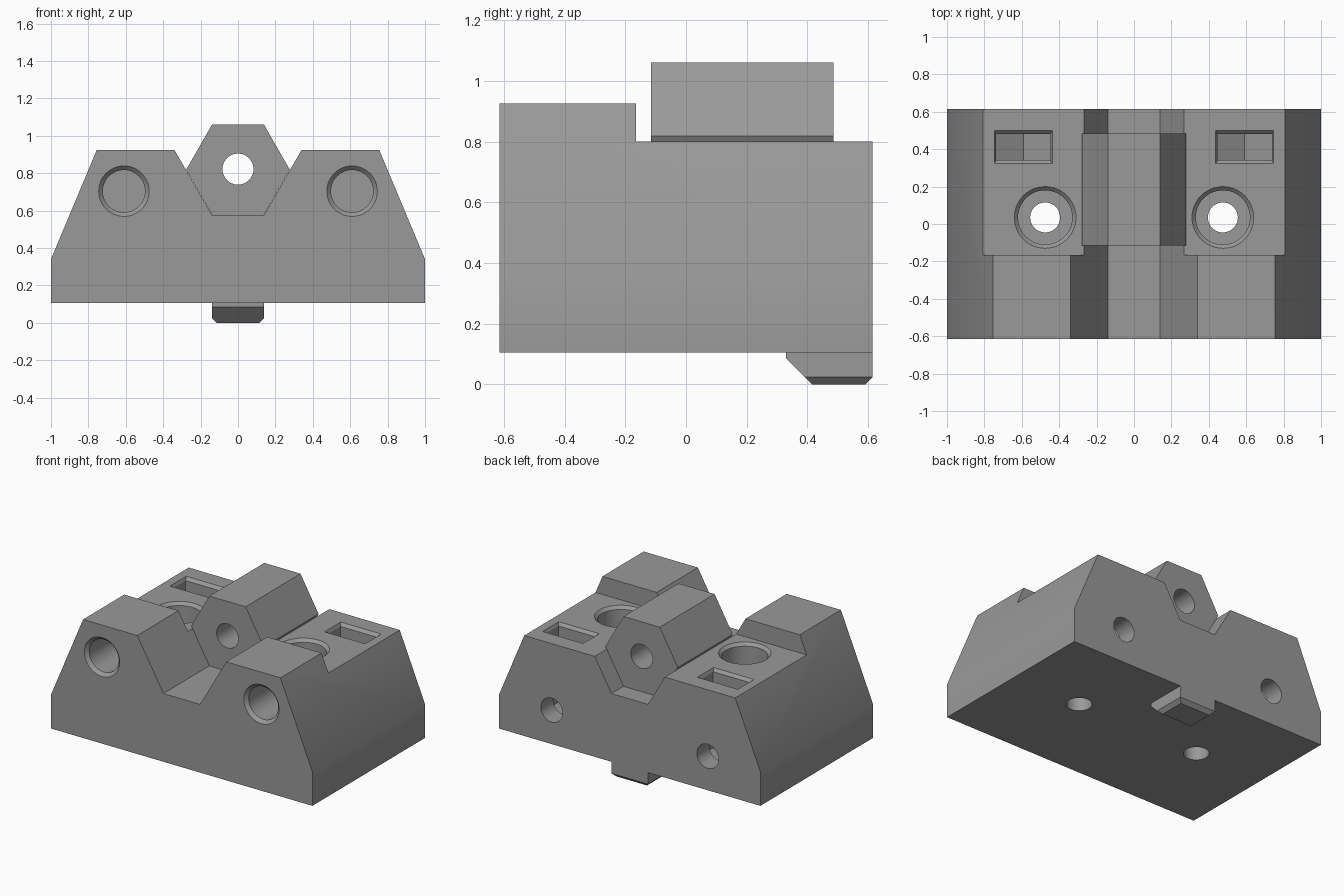
import bpy, bmesh, math

if "Cube" in bpy.data.objects:
    bpy.data.objects.remove(bpy.data.objects["Cube"])

grey = bpy.data.materials.new("grey plastic")
grey.diffuse_color = (0.32, 0.32, 0.32, 1)
grey.use_nodes = True
grey.node_tree.nodes["Principled BSDF"].inputs["Base Color"].default_value = grey.diffuse_color


def loft(name, rings):
    """Closed solid through rings that have equal point counts."""
    bm = bmesh.new()
    vs = [[bm.verts.new(p) for p in ring] for ring in rings]
    n = len(rings[0])
    for a, b in zip(vs, vs[1:]):
        for i in range(n):
            j = (i + 1) % n
            bm.faces.new((a[i], a[j], b[j], b[i]))
    bm.faces.new(vs[0])
    bm.faces.new(vs[-1])
    bmesh.ops.recalc_face_normals(bm, faces=bm.faces)
    me = bpy.data.meshes.new(name)
    bm.to_mesh(me)
    bm.free()
    ob = bpy.data.objects.new(name, me)
    bpy.context.collection.objects.link(ob)
    me.materials.append(grey)
    return ob


def prism(name, profile, y0, y1):
    """Extrude an x-z profile along y."""
    return loft(name, [[(x, y, z) for x, z in profile] for y in (y0, y1)])


def rect(cx, hx, y0, y1, z):
    return [(cx - hx, y0, z), (cx + hx, y0, z), (cx + hx, y1, z), (cx - hx, y1, z)]


def bore(name, a, b, steps, axis, seg=48):
    """Stepped round cutter: steps are (radius, position along axis)."""
    rings = []
    for r, t in steps:
        ring = []
        for i in range(seg):
            w = 2 * math.pi * i / seg
            u, v = a + r * math.cos(w), b + r * math.sin(w)
            ring.append((u, t, v) if axis == 'Y' else (u, v, t))
        rings.append(ring)
    return loft(name, rings)


def combine(target, tool, op):
    m = target.modifiers.new(op, 'BOOLEAN')
    m.operation, m.solver, m.object = op, 'EXACT', tool
    bpy.context.view_layer.objects.active = target
    bpy.ops.object.modifier_apply(modifier=m.name)
    bpy.data.objects.remove(tool)


# Main block with sloped flanks and a V valley
half = [(1, 0.105), (1, 0.34), (0.755, 0.925), (0.34, 0.925), (0.14, 0.577)]
profile = half + [(-x, z) for x, z in reversed(half)]
body = prism("clamp_body", profile, -0.615, 0.615)

# Lowered rear deck
combine(body, loft("deck_cut", [rect(0, 1.2, -0.165, 0.8, z) for z in (0.8, 1.2)]),
        'DIFFERENCE')

# Hexagonal boss lying in the valley
hexagon = [(0.277 * math.cos(k * math.pi / 3), 0.819 + 0.279 * math.sin(k * math.pi / 3))
           for k in range(6)]
hexagon = [(x, 0.819 + (z - 0.819)) for x, z in hexagon]
combine(body, prism("hex_boss", hexagon, -0.115, 0.485), 'UNION')

# Locating tab under the rear edge, chamfered at the bottom
tab = loft("locating_tab", [rect(0, 0.14, 0.33, 0.615, 0.13),
                            rect(0, 0.14, 0.33, 0.615, 0.085),
                            rect(0, 0.14, 0.39, 0.615, 0.025),
                            rect(0, 0.115, 0.415, 0.59, 0.0)])
combine(body, tab, 'UNION')

# Hole through the boss
combine(body, bore("boss_hole", 0, 0.822, [(0.083, -0.2), (0.083, 0.55)], 'Y'), 'DIFFERENCE')

for s in (-1, 1):
    # Chamfered blind holes in the front
    cutters = [bore("front_hole", s * 0.61, 0.704,
                    [(0.155, -0.635), (0.113, -0.593), (0.113, -0.23)], 'Y')]
    # Small bolt holes in the back
    cutters.append(bore("rear_hole", s * 0.597, 0.34, [(0.083, 0.65), (0.083, 0.22)], 'Y'))
    # Counterbored vertical screw holes
    cutters.append(bore("screw_hole", s * 0.475, 0.035,
                        [(0.185, 0.82), (0.145, 0.78), (0.145, 0.4),
                         (0.08, 0.4), (0.08, 0.05)], 'Z'))
    # Nut slots: chamfered mouth and pointed floor
    c = s * 0.592
    cutters.append(loft("slot_mouth", [rect(c, 0.165, 0.305, 0.52, 0.82),
                                       rect(c, 0.145, 0.341, 0.48, 0.78)]))
    slot = [(c - 0.145, 0.785), (c + 0.145, 0.785), (c + 0.145, 0.254),
            (c, 0.168), (c - 0.145, 0.254)]
    cutters.append(prism("nut_slot", slot, 0.341, 0.48))
    for cutter in cutters:
        combine(body, cutter, 'DIFFERENCE')

# Smooth bores, crisp edges
bpy.ops.object.select_all(action='DESELECT')
body.select_set(True)
bpy.context.view_layer.objects.active = body
bpy.ops.object.shade_smooth_by_angle(angle=math.radians(25))
